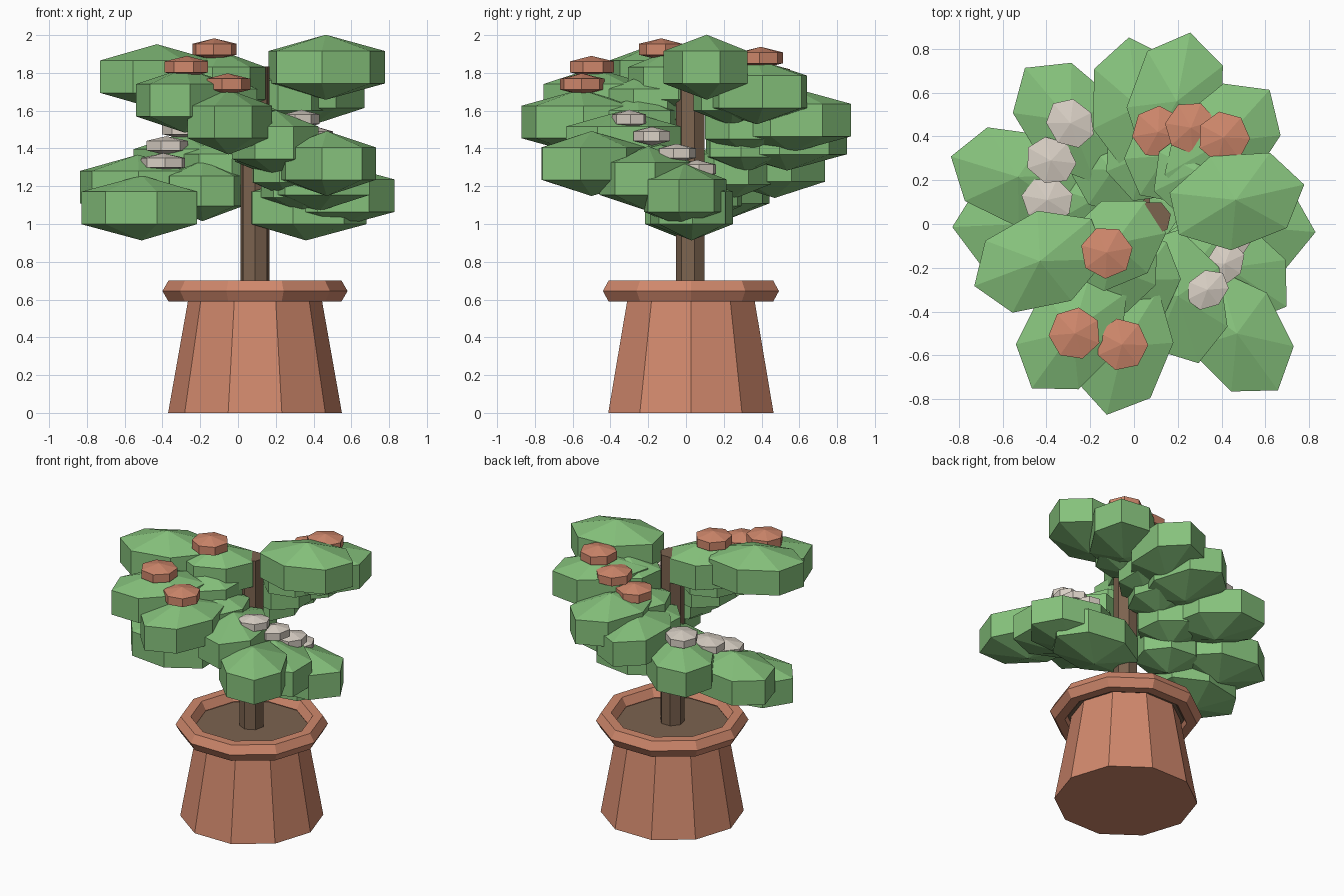
import bpy, bmesh, math
from mathutils import Vector

if "Cube" in bpy.data.objects:
    bpy.data.objects.remove(bpy.data.objects["Cube"])

CX, CY = 0.09, 0.026  # pot and trunk axis


def srgb(r, g, b):
    f = lambda c: c / 12.92 if c <= 0.04045 else ((c + 0.055) / 1.055) ** 2.4
    return (f(r / 255), f(g / 255), f(b / 255), 1)


def material(name, rgb):
    m = bpy.data.materials.new(name)
    m.diffuse_color = srgb(*rgb)
    m.use_nodes = True
    m.node_tree.nodes["Principled BSDF"].inputs["Base Color"].default_value = m.diffuse_color
    return m


GREEN = material("leaf green", (134, 194, 124))
CLAY = material("terracotta", (208, 136, 108))
BROWN = material("bark brown", (124, 99, 79))
CREAM = material("cream white", (216, 207, 196))


def lathe(name, profile, sides, mat, turn=0.0):
    """Solid of rings (radius, z) around the pot axis; radius 0 closes to a point."""
    bm = bmesh.new()
    rings = []
    for r, z in profile:
        n = 1 if r == 0 else sides
        rings.append([bm.verts.new((CX + r * math.cos(turn + math.tau * i / sides),
                                    CY + r * math.sin(turn + math.tau * i / sides), z))
                      for i in range(n)])
    for a, b in zip(rings, rings[1:]):
        for i in range(sides):
            j = (i + 1) % sides
            quad = [a[i % len(a)], a[j % len(a)], b[j % len(b)], b[i % len(b)]]
            bm.faces.new(list(dict.fromkeys(quad)))
    return finish(name, bm, mat)


def finish(name, bm, mat):
    bmesh.ops.remove_doubles(bm, verts=bm.verts, dist=1e-5)
    bmesh.ops.recalc_face_normals(bm, faces=bm.faces)
    me = bpy.data.meshes.new(name)
    bm.to_mesh(me)
    bm.free()
    me.materials.append(mat)
    ob = bpy.data.objects.new(name, me)
    bpy.context.collection.objects.link(ob)
    return ob


def pad(name, center, length, width, height, mat, angle=None):
    """Seven-sided flattened puff whose long axis points away from the trunk."""
    x, y, z = center
    if angle is None:
        angle = math.atan2(y - CY, x - CX)
    bm = bmesh.new()
    bmesh.ops.create_uvsphere(bm, u_segments=7, v_segments=3, radius=1)
    k = math.cos(math.radians(30))
    # turn one corner onto the long axis before stretching
    tip = max(bm.verts, key=lambda v: v.co.xy.length)
    t0 = math.atan2(tip.co.y, tip.co.x)
    for v in bm.verts:
        r, t = v.co.xy.length / k, math.atan2(v.co.y, v.co.x) - t0
        u, w = r * length * math.cos(t), r * width * math.sin(t)
        v.co = Vector((x + u * math.cos(angle) - w * math.sin(angle),
                       y + u * math.sin(angle) + w * math.cos(angle),
                       z + v.co.z * height))
    return finish(name, bm, mat)


# Pot, rim and soil
lathe("pot", [(0, 0), (0.46, 0), (0.35, 0.62), (0, 0.62)], 10, CLAY)
rim = [(0.425 + 0.065 * math.cos(math.tau * i / 6),
        0.645 + 0.065 * math.sin(math.tau * i / 6)) for i in range(6)]
lathe("pot_rim", rim + rim[:1], 10, CLAY)
lathe("soil", [(0, 0.61), (0.375, 0.61), (0.375, 0.64), (0, 0.64)], 10, BROWN)

# Trunk
lathe("trunk", [(0, 0.62), (0.08, 0.62), (0.08, 1.835), (0, 1.835)], 7, BROWN, math.radians(13))

# Two foliage spirals, each listed from top to bottom
spiral_a = [(0.465, 0.11, 1.83), (0.405, 0.375, 1.70), (0.195, 0.56, 1.55), (0.02, 0.535, 1.455),
            (-0.29, 0.47, 1.31), (-0.53, 0.215, 1.195), (-0.51, 0.0, 1.085)]
spiral_b = [(-0.43, -0.17, 1.78), (-0.28, -0.49, 1.655), (-0.05, -0.56, 1.54), (0.20, -0.33, 1.43),
            (0.47, -0.50, 1.32), (0.43, -0.20, 1.24), (0.51, -0.01, 1.15), (0.36, 0.03, 1.085)]
for label, spiral in (("a", spiral_a), ("b", spiral_b)):
    for i, c in enumerate(spiral):
        pad(f"foliage_{label}_{i + 1}", c, 0.32, 0.225, 0.172, GREEN)

# Inner foliage that joins the spirals to the trunk
pad("foliage_inner_top", (-0.09, -0.09, 1.745), 0.25, 0.2, 0.172, GREEN)
for label, spiral in (("a", spiral_a[1:6]), ("b", spiral_b[1:6])):
    for i, (x, y, z) in enumerate(spiral):
        d = Vector((x - CX, y - CY)).normalized() * 0.29
        pad(f"foliage_inner_{label}_{i + 1}", (CX + d.x, CY + d.y, z - 0.02), 0.22, 0.19, 0.16, GREEN)

# Blossoms resting on the foliage
orange = [(-0.125, -0.13, 1.925), (-0.27, -0.5, 1.832), (-0.055, -0.55, 1.74),
          (0.41, 0.395, 1.88), (0.26, 0.44, 1.79), (0.11, 0.42, 1.70)]
cream = [(-0.29, 0.46, 1.50), (-0.38, 0.29, 1.415), (-0.395, 0.11, 1.325),
         (0.335, -0.30, 1.555), (0.415, -0.18, 1.465), (0.46, -0.05, 1.375), (0.45, 0.06, 1.29)]
for i, c in enumerate(orange):
    pad(f"orange_blossom_{i + 1}", c, 0.12, 0.12, 0.058, CLAY)
for i, c in enumerate(cream):
    pad(f"cream_blossom_{i + 1}", c, 0.12 if c[0] < 0 else 0.085, 0.105, 0.05, CREAM)
